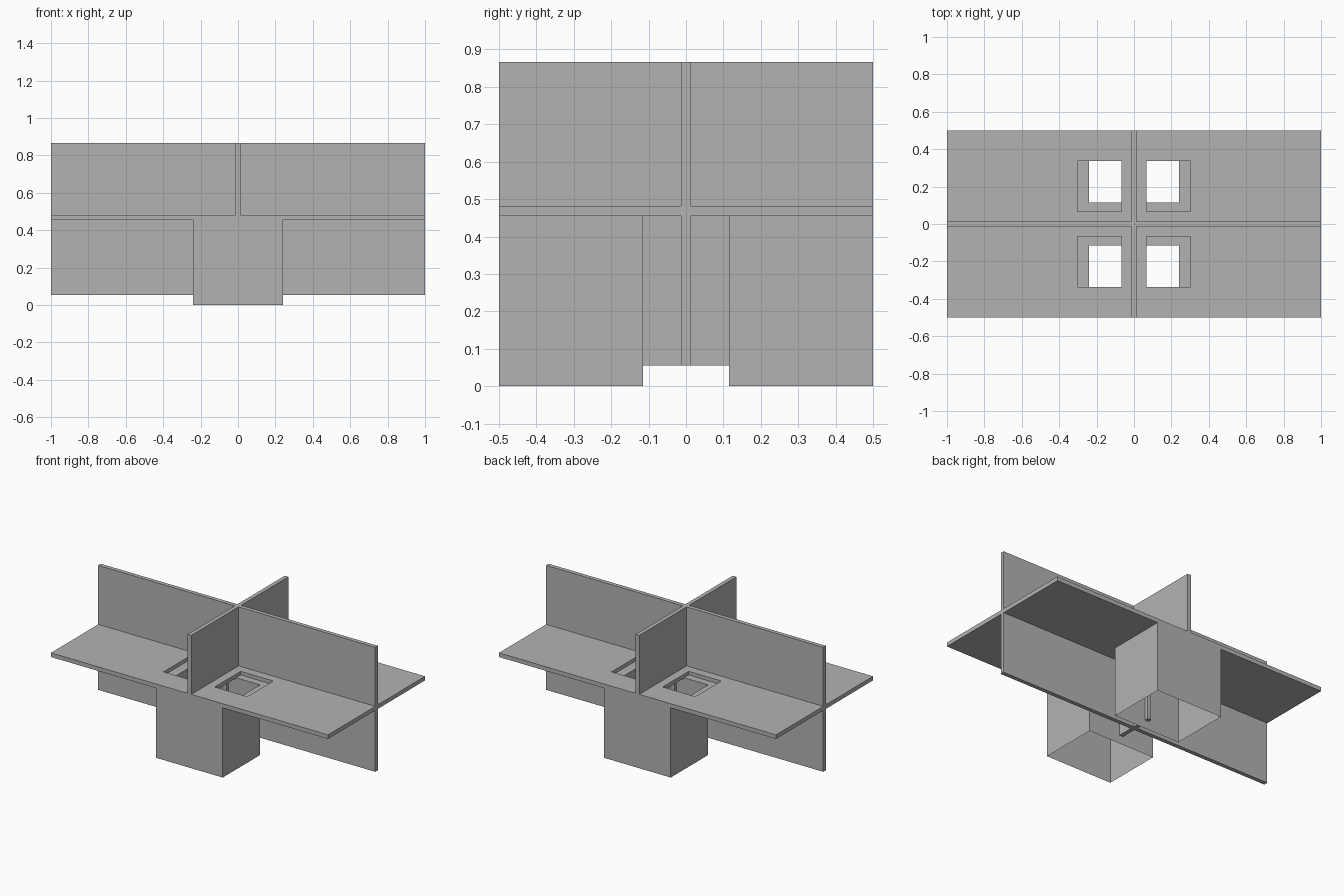
import bpy
import bmesh

cube = bpy.data.objects.get("Cube")
if cube:
    bpy.data.objects.remove(cube, do_unlink=True)

GREY = (0.45, 0.45, 0.45, 1)
grey = bpy.data.materials.new("plain grey")
grey.use_nodes = True
grey.diffuse_color = GREY
grey.node_tree.nodes["Principled BSDF"].inputs["Base Color"].default_value = GREY

HALF = 0.0133                    # half thickness of every panel
DECK_LOW, DECK_TOP = 0.455, 0.482
FIN_LOW, FIN_TOP = 0.055, 0.867
DUCT_X, DUCT_Y = 0.24, 0.115     # duct half width and inner wall


def block(name, xs, ys, zs, open_ends=False):
    """Box between the given limits, optionally without top and bottom."""
    bm = bmesh.new()
    bmesh.ops.create_cube(bm, size=1)
    for v in bm.verts:
        v.co = [lim[0] if c < 0 else lim[1] for c, lim in zip(v.co, (xs, ys, zs))]
    if open_ends:
        bm.normal_update()
        ends = [f for f in bm.faces if abs(f.normal.z) > 0.9]
        bmesh.ops.delete(bm, geom=ends, context='FACES')
    mesh = bpy.data.meshes.new(name)
    bm.to_mesh(mesh)
    bm.free()
    mesh.materials.append(grey)
    obj = bpy.data.objects.new(name, mesh)
    bpy.context.collection.objects.link(obj)
    return obj


def span(a, b, sign):
    return sorted((a * sign, b * sign))


def cut(target, cutter):
    mod = target.modifiers.new(cutter.name, 'BOOLEAN')
    mod.operation = 'DIFFERENCE'
    mod.solver = 'EXACT'
    mod.object = cutter
    bpy.context.view_layer.objects.active = target
    bpy.ops.object.modifier_apply(modifier=mod.name)
    bpy.data.objects.remove(cutter, do_unlink=True)


# Horizontal deck with four stepped window openings
deck = block("deck", (-1, 1), (-0.5, 0.5), (DECK_LOW, DECK_TOP))
for sx in (-1, 1):
    for sy in (-1, 1):
        cut(deck, block("window_recess", span(0.067, 0.302, sx), span(0.068, 0.336, sy),
                        (DECK_LOW + 0.003, 0.6)))
        cut(deck, block("window_hole", span(0.067, DUCT_X, sx), span(DUCT_Y, 0.336, sy),
                        (0.4, 0.6)))

# Long upright panel, above and below the deck
block("long_panel", (-1, 1), (-HALF, HALF), (FIN_LOW, FIN_TOP))

# Cross panel: full depth above the deck, short web between the ducts below
block("cross_panel", (-HALF, HALF), (-0.5, 0.5), (DECK_TOP, FIN_TOP))
block("cross_web", (-HALF, HALF), (-0.14, 0.14), (FIN_LOW, DECK_LOW))

# Thin-walled ducts, open at the bottom
for side, sign in (("front", -1), ("back", 1)):
    block(side + "_duct", (-DUCT_X, DUCT_X), span(DUCT_Y, 0.5, sign), (0, DECK_LOW), open_ends=True)
